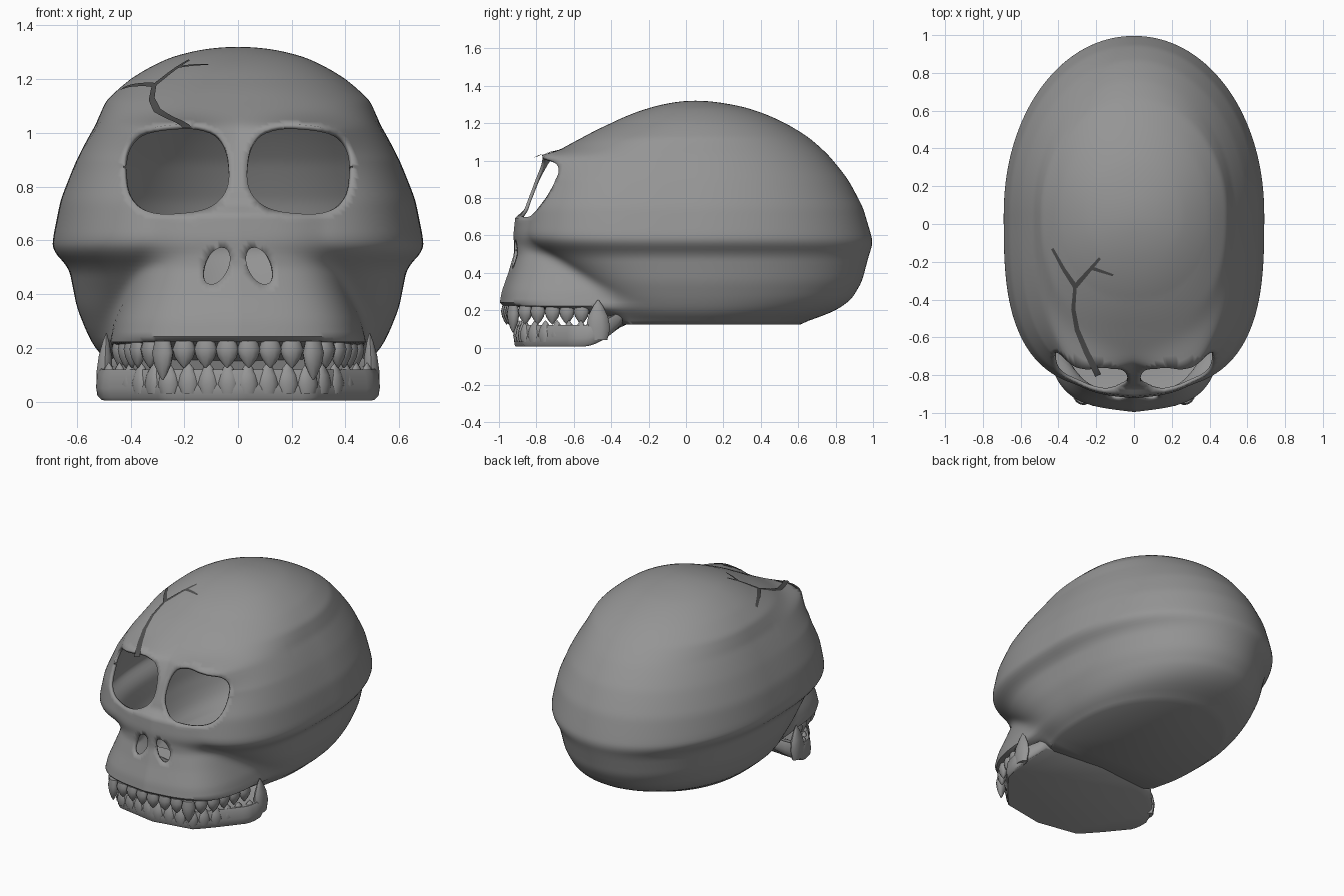
import bpy, bmesh, math
from mathutils import Vector, Matrix
from mathutils.bvhtree import BVHTree

cube = bpy.data.objects.get("Cube")
if cube:
    bpy.data.objects.remove(cube)


def material(name, value):
    mat = bpy.data.materials.new(name)
    mat.use_nodes = True
    color = (value, value, value, 1)
    mat.diffuse_color = color
    mat.node_tree.nodes["Principled BSDF"].inputs["Base Color"].default_value = color
    return mat


bone = material("bone grey", 0.3)
dark = material("crack dark grey", 0.08)


def finish(bm, name, mat, angle=50):
    mesh = bpy.data.meshes.new(name)
    bm.to_mesh(mesh)
    bm.free()
    obj = bpy.data.objects.new(name, mesh)
    bpy.context.collection.objects.link(obj)
    mesh.materials.append(mat)
    bpy.ops.object.select_all(action='DESELECT')
    obj.select_set(True)
    bpy.context.view_layer.objects.active = obj
    bpy.ops.object.shade_smooth_by_angle(angle=math.radians(angle))
    return obj


def bridge(bm, a, b):
    for i in range(len(a)):
        j = (i + 1) % len(a)
        bm.faces.new((a[i], a[j], b[j], b[i]))


# Height profiles: height, half width, front y, back y
TOP, MID = 1.32, 0.05
cranium = [(1.32, 0, .05, .05), (1.31, .13, -.07, .18), (1.28, .25, -.2, .33), (1.2, .4, -.4, .53),
           (1.12, .49, -.56, .66), (1.03, .53, -.72, .76), (.9, .6, -.8, .865), (.75, .66, -.86, .945),
           (.6, .69, -.88, .99), (.56, .69, -.86, 1), (.5, .63, -.78, .98), (.35, .6, -.6, .94),
           (.25, .56, -.5, .88), (.18, .52, -.43, .77), (.14, .47, -.4, .64), (.125, .43, -.38, .58)]
# Height, half width, front y
snout = [(1.32, .1, -.4), (.85, .2, -.6), (.75, .3, -.8), (.7, .36, -.91), (.6, .36, -.92), (.5, .38, -.92),
         (.4, .42, -.95), (.3, .46, -.985), (.215, .48, -1), (.195, .46, -.55), (.125, .4, -.38)]


def depth(z):
    return math.sqrt(max(TOP - z, 0))


def lerp_table(table, t):
    for a, b in zip(table, table[1:]):
        if t <= depth(b[0]):
            break
    s = (t - depth(a[0])) / (depth(b[0]) - depth(a[0]))
    s = min(max(s, 0), 1)
    return [p + (q - p) * s for p, q in zip(a[1:], b[1:])]


def profile(table, t, soft):
    rows = [lerp_table(table, t + soft * k) for k in (-1, -.5, 0, .5, 1)]
    return [sum(col) / len(rows) for col in zip(*rows)]


def reach(field, dx, dy):
    lo, hi = 0.0, 1.5
    for _ in range(20):
        r = (lo + hi) / 2
        lo, hi = (r, hi) if field(dx * r, MID + dy * r) < 1 else (lo, r)
    return lo


def skull_ring(z, t, count):
    w, f, b = profile(cranium, t, min(.014, t))
    sw, sf = profile(snout, t, .006)
    p_front = 3 - .8 * min(max((z - .9) / .3, 0), 1)

    def head(x, y):
        d, p = ((b - MID), 2.05) if y > MID else ((MID - f), p_front)
        return (abs(x) / w) ** p + (abs(y - MID) / d) ** p

    def muzzle(x, y):
        d = .6 if y > -.3 else -.3 - sf
        return (abs(x) / sw) ** 4 + (abs(y + .3 - .12 * abs(x)) / d) ** 4

    ring = []
    for i in range(count):
        u = 2 * math.pi * i / count
        a = u - .4 * math.sin(u)          # denser toward the face
        dx, dy = math.sin(a), -math.cos(a)
        r = reach(head, dx, dy)
        if z < .9 and dy < .2:
            s = reach(muzzle, dx, dy)
            h = max(.07 - abs(r - s), 0) / .07
            r = max(r, s) + h * h * .0175
        x, y = dx * r, MID + dy * r
        # Brow ridges over the sockets
        if y < -.2:
            up = (z - 1.01) / (.04 if z > 1.01 else .1)
            y -= .12 * math.exp(-up * up - ((abs(x) - .27) / .16) ** 2)
        ring.append((x, y, z))
    return ring


# Skull shell
bm = bmesh.new()
rings, N = [], 240
last = depth(.125)
for k in range(1, 121):
    t = last * k / 120
    z = TOP - t * t
    rings.append([bm.verts.new(c) for c in skull_ring(z, t, N)])
for a, b in zip(rings, rings[1:]):
    bridge(bm, a, b)
apex = bm.verts.new((0, MID, TOP))
for i in range(N):
    bm.faces.new((apex, rings[0][i], rings[0][(i + 1) % N]))
bm.faces.new(rings[-1])
bmesh.ops.recalc_face_normals(bm, faces=bm.faces)
surface = BVHTree.FromBMesh(bm)


# Eye sockets and nostrils: centre x, centre z, half sizes, tilt, squareness
def gauge(hole, x, z):
    cx, cz, rx, rz, tilt, p = hole
    u, v = x - cx, z - cz
    c, s = math.cos(tilt), math.sin(tilt)
    return (abs((u * c + v * s) / rx) ** p + abs((v * c - u * s) / rz) ** p) ** (1 / p)


holes = []
for side in (-1, 1):
    holes.append((side * .23, .865, .195, .165, side * -.08, 2.7))
    holes.append((side * .08, .505, .043, .073, side * .45, 2))
for hole in holes:
    inside = [v for v in bm.verts if v.co.y < -.45 and gauge(hole, v.co.x, v.co.z) < 1]
    rim = {w for v in inside for e in v.link_edges for w in e.verts} - set(inside)
    rim |= {w for v in inside for f in v.link_faces for w in f.verts} - set(inside)
    bmesh.ops.delete(bm, geom=inside, context='VERTS')
    for v in rim:
        g = gauge(hole, v.co.x, v.co.z)
        x = hole[0] + (v.co.x - hole[0]) / g
        z = hole[1] + (v.co.z - hole[1]) / g
        hit = surface.ray_cast(Vector((x, -3, z)), Vector((0, 1, 0)))[0]
        v.co = hit if hit else v.co
skull = finish(bm, "skull", bone)
wall = skull.modifiers.new("wall", 'SOLIDIFY')
wall.thickness, wall.offset = .018, -1


# Forehead crack: thin ribbons laid on the bone
def ribbon(bm, path, width):
    pts = []
    for a, b in zip(path, path[1:]):
        pts += [Vector(a).lerp(Vector(b), k / 8) for k in range(8)]
    pts.append(Vector(path[-1]))
    prev = None
    for i, p in enumerate(pts):
        d = (pts[min(i + 1, len(pts) - 1)] - pts[max(i - 1, 0)]).normalized()
        half = width * (1 - .5 * i / len(pts)) / 2
        pair = []
        for s in (-1, 1):
            q = p + Vector((-d.y, d.x)) * half * s
            hit, normal = surface.ray_cast(Vector((q.x, q.y, 3)), Vector((0, 0, -1)))[:2]
            pair.append(bm.verts.new(hit + normal * .004))
        if prev:
            bm.faces.new((prev[1], prev[0], pair[0], pair[1]))
        prev = pair


bm = bmesh.new()
ribbon(bm, [(-.19, -.8), (-.25, -.68), (-.3, -.56), (-.32, -.45), (-.31, -.32)], .034)
ribbon(bm, [(-.31, -.33), (-.37, -.24), (-.43, -.13)], .026)
ribbon(bm, [(-.31, -.33), (-.24, -.25), (-.18, -.18)], .026)
ribbon(bm, [(-.23, -.23), (-.17, -.25), (-.11, -.27)], .02)
finish(bm, "forehead_crack", dark)


# Lower jaw: stacked outlines, lifted at the back
def resample(path, count):
    pts = [Vector(p) for p in path]
    lengths = [(b - a).length for a, b in zip(pts, pts[1:])]
    out = []
    for k in range(count):
        d, i = sum(lengths) * k / (count - 1), 0
        while i < len(lengths) - 1 and d > lengths[i]:
            d -= lengths[i]
            i += 1
        out.append(pts[i].lerp(pts[i + 1], min(d / lengths[i], 1)))
    return out


jaw_side = resample([(0, -.92), (.28, -.87), (.38, -.76), (.51, -.6), (.53, -.5), (.5, -.42), (.42, -.34), (0, -.3)], 40)
outline = jaw_side + [Vector((-p.x, p.y)) for p in reversed(jaw_side[1:-1])]
bm = bmesh.new()
rings = []
for z, scale in ((.005, .97), (.015, .99), (.05, 1), (.1, .99), (.12, .97), (.115, .9)):
    ring = []
    for p in outline:
        lift = min(max((p.y + .56) / .22, 0), 1) ** 2 * .12
        ring.append(bm.verts.new((p.x * scale, -.6 + (p.y + .6) * scale, z + lift * (1 - z * 3))))
    rings.append(ring)
for a, b in zip(rings, rings[1:]):
    bridge(bm, a, b)
bm.faces.new(rings[0])
bm.faces.new(rings[-1])
bmesh.ops.recalc_face_normals(bm, faces=bm.faces)
finish(bm, "lower_jaw", bone, 40)


# Teeth
def tooth(bm, base, heading, width, height, thick=.03, lean=0):
    turn = Matrix.Rotation(heading, 3, 'Z')
    rings = []
    for h, s in ((0, .75), (.3, 1), (.6, .8), (.85, .4), (1, .06)):
        ring = []
        for k in range(10):
            a = k * math.pi / 5
            off = turn @ Vector((math.cos(a) * width * s, math.sin(a) * thick * s + lean * h, height * h))
            ring.append(bm.verts.new(Vector(base) + off))
        rings.append(ring)
    for a, b in zip(rings, rings[1:]):
        bridge(bm, a, b)
    bm.faces.new(rings[0])
    bm.faces.new(rings[-1])


def tooth_row(name, path, count, base_z, height, long_tooth):
    bm = bmesh.new()
    pts = resample(path, 2 * count + 1)
    for k in range(count):
        a, p, b = pts[2 * k:2 * k + 3]
        tall = height * (1.45 if k == long_tooth else 1)
        for side in (-1, 1):
            heading = math.atan2(b.y - a.y, side * (b.x - a.x))
            tooth(bm, (side * p.x, p.y, base_z), heading, .044, tall)
    bmesh.ops.recalc_face_normals(bm, faces=bm.faces)
    finish(bm, name, bone)


tooth_row("upper_teeth", [(0, -.965), (.28, -.925), (.37, -.8), (.45, -.52)], 9, .225, -.1, 3)
tooth_row("lower_teeth", [(0, -.9), (.27, -.855), (.37, -.74), (.5, -.53)], 9, .03, .115, -1)

# Rear jaw processes
bm = bmesh.new()
for side in (-1, 1):
    tooth(bm, (side * .5, -.47, .04), math.pi / 2, .065, .215, .032, side * .01)
bmesh.ops.recalc_face_normals(bm, faces=bm.faces)
finish(bm, "jaw_processes", bone)
